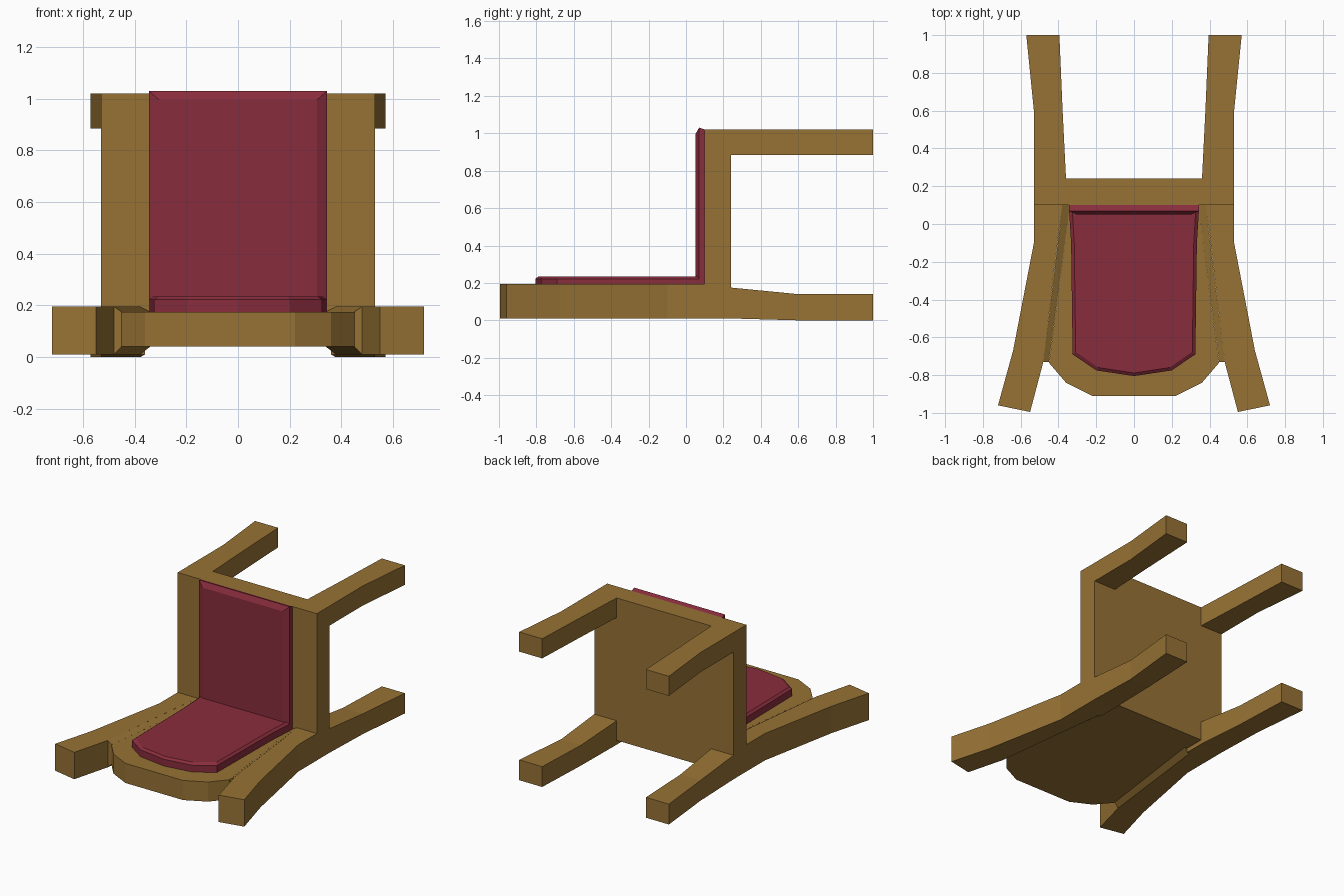
import bpy
import bmesh

cube = bpy.data.objects.get("Cube")
if cube:
    bpy.data.objects.remove(cube)


def material(name, rgb):
    m = bpy.data.materials.new(name)
    m.use_nodes = True
    m.diffuse_color = (*rgb, 1)
    m.node_tree.nodes["Principled BSDF"].inputs["Base Color"].default_value = (*rgb, 1)
    return m


wood = material("brown wood", (0.31, 0.17, 0.035))
fabric = material("red fabric", (0.25, 0.026, 0.046))


def loft(name, sections, mat, mirror=False):
    """Skin a row of matching cross-sections and cap both ends."""
    bm = bmesh.new()
    rings = [[bm.verts.new(p) for p in s] for s in sections]
    for a, b in zip(rings, rings[1:]):
        for i in range(len(a)):
            j = (i + 1) % len(a)
            bm.faces.new((a[i], a[j], b[j], b[i]))
    bm.faces.new(rings[0])
    bm.faces.new(rings[-1])
    bmesh.ops.recalc_face_normals(bm, faces=bm.faces)
    me = bpy.data.meshes.new(name)
    bm.to_mesh(me)
    bm.free()
    me.materials.append(mat)
    ob = bpy.data.objects.new(name, me)
    bpy.context.collection.objects.link(ob)
    if mirror:
        ob.modifiers.new("Mirror", "MIRROR").use_mirror_merge = False
    return ob


def bar(outer, inner, low, high):
    """Four-cornered cross-section between an outer and an inner plan point."""
    return [(*outer, low), (*outer, high), (*inner, high), (*inner, low)]


def both_sides(half):
    """Close a half outline given from the back to the front."""
    return half + [(-x, y) for x, y in reversed(half) if x > 0]


def layer(outline, z):
    return [(x, y, z) for x, y in outline]


# Splayed side rails ending in legs
loft("front_legs", [
    bar((0.53, 0.10), (0.38, 0.10), 0.01, 0.195),
    bar((0.53, -0.10), (0.405, -0.10), 0.01, 0.195),
    bar((0.64, -0.67), (0.48, -0.73), 0.01, 0.195),
    bar((0.72, -0.96), (0.55, -0.995), 0.01, 0.195),
], wood, True)

# Sloped fillets where the rails meet the seat
loft("seat_fillets", [
    [(o, y, 0.01), (o, y, 0.195), (i, y, 0.175), (i, y, 0.04)]
    for o, i, y in ((0.38, 0.34, 0.10), (0.48, 0.45, -0.73))
], wood, True)

# Lower rear legs, with a thin foot running under the back panel
loft("lower_rear_legs", [
    bar((0.53, 0.10), (0.36, 0.10), 0.01, 0.04),
    bar((0.53, 0.24), (0.36, 0.24), 0.01, 0.04),
    bar((0.53, 0.24), (0.36, 0.24), 0.01, 0.175),
    bar((0.53, 0.60), (0.378, 0.60), 0.0, 0.14),
    bar((0.57, 1.0), (0.395, 1.0), 0.0, 0.14),
], wood, True)

# Upper rear legs
loft("upper_rear_legs", [
    bar((0.53, 0.24), (0.36, 0.24), 0.885, 1.02),
    bar((0.53, 0.60), (0.378, 0.60), 0.885, 1.02),
    bar((0.57, 1.0), (0.395, 1.0), 0.885, 1.02),
], wood, True)

# Back panel
panel = both_sides([(0.53, 0.24), (0.53, 0.10)])
loft("back_panel", [layer(panel, 0.04), layer(panel, 1.02)], wood)

# Seat board with rounded front
board = both_sides([(0.34, 0.10), (0.45, -0.735), (0.36, -0.84), (0.22, -0.91)])
loft("seat_board", [layer(board, 0.04), layer(board, 0.175)], wood)

# Seat cushion with a softened top edge
pad = both_sides([(0.345, 0.09), (0.333, -0.10), (0.325, -0.69), (0.20, -0.775), (0, -0.805)])
pad_top = [(x * 0.95, y * 0.98) for x, y in pad]
loft("seat_cushion", [layer(pad, 0.175), layer(pad, 0.222), layer(pad_top, 0.235)], fabric)

# Back cushion with a chamfered front
loft("back_cushion", [
    [(-w, y, 0.175), (w, y, 0.175), (w, y, top), (-w, y, top)]
    for y, w, top in ((0.10, 0.345, 1.02), (0.07, 0.345, 1.03), (0.05, 0.305, 0.995))
], fabric)
